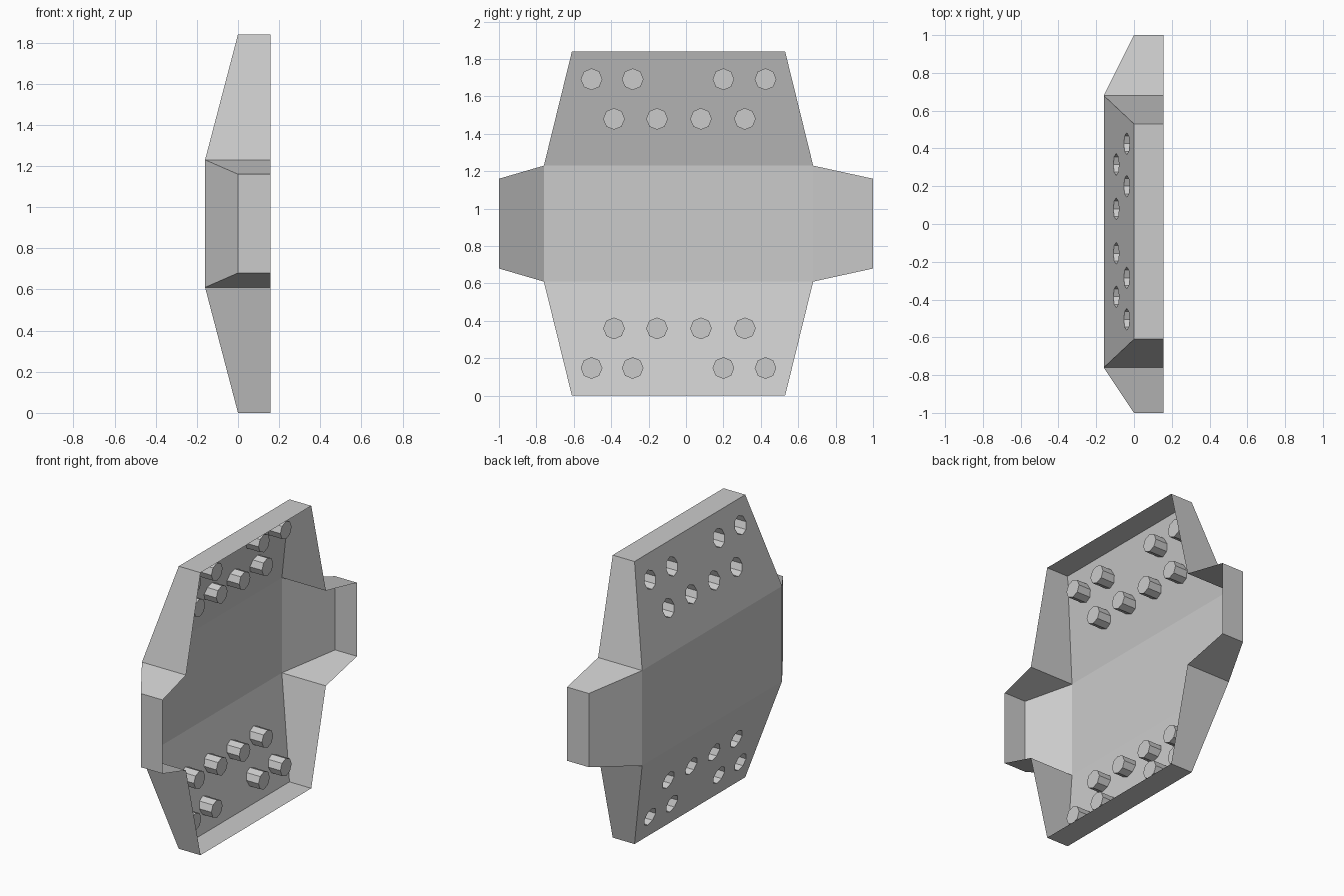
import bpy, bmesh, math
from mathutils import Vector

if "Cube" in bpy.data.objects:
    bpy.data.objects.remove(bpy.data.objects["Cube"])

BACK, EDGE, RIM = -0.16, 0.0, 0.157      # x of centre panel, outer edges, open rim
H, Z1, Z2 = 1.84, 0.61, 1.23             # height and fold lines
R, DEPTH = 0.058, 0.087                  # socket radius and depth
INNER = (-0.385, -0.155, 0.08, 0.315)
OUTER = (-0.505, -0.285, 0.20, 0.425)
HOLES = [(y, 0.36) for y in INNER] + [(y, 0.148) for y in OUTER]

bm = bmesh.new()


def loop(points):
    vs = [bm.verts.new(p) for p in points]
    edges = [bm.edges.new((vs[i], vs[(i + 1) % len(vs)])) for i in range(len(vs))]
    return vs, edges


def face(points):
    bm.faces.new([bm.verts.new(p) for p in points])


def slope_x(z):
    return EDGE + (BACK - EDGE) * z / Z1


def sloped_panel(flip):
    """Sloping panel pierced by eight octagonal blind sockets."""
    def place(x, y, z):
        return Vector((x, y, H - z if flip else z))

    _, edges = loop([place(EDGE, -0.61, 0), place(EDGE, 0.53, 0),
                     place(BACK, 0.68, Z1), place(BACK, -0.76, Z1)])
    for cy, cz in HOLES:
        ring = []
        for i in range(8):
            a = i * math.pi / 4
            ring.append((cy + R * math.cos(a), cz + R * math.sin(a)))
        edges += loop([place(slope_x(z), y, z) for y, z in ring])[1]
        # socket walls and flat end cap
        end = slope_x(cz) + DEPTH
        for i in range(8):
            (y0, z0), (y1, z1) = ring[i], ring[(i + 1) % 8]
            face([place(slope_x(z0), y0, z0), place(slope_x(z1), y1, z1),
                  place(end, y1, z1), place(end, y0, z0)])
        face([place(end, y, z) for y, z in ring])
    normal = Vector((-Z1, 0, (1 if flip else -1) * (EDGE - BACK))).normalized()
    bmesh.ops.triangle_fill(bm, edges=edges, use_beauty=True, normal=normal)


sloped_panel(False)
sloped_panel(True)

# centre panel and side flaps
face([(BACK, -0.76, Z1), (BACK, -0.76, Z2), (BACK, 0.68, Z2), (BACK, 0.68, Z1)])
for fold, tip in ((-0.76, -1.0), (0.68, 1.0)):
    face([(BACK, fold, Z1), (BACK, fold, Z2), (EDGE, tip, 1.16), (EDGE, tip, 0.68)])

# rim walls running round the outline, straight along x
lower = [(EDGE, -1.0, 0.68), (BACK, -0.76, Z1), (EDGE, -0.61, 0),
         (EDGE, 0.53, 0), (BACK, 0.68, Z1), (EDGE, 1.0, 0.68)]
outline = lower + [(x, y, H - z) for x, y, z in reversed(lower)]
for a, b in zip(outline, outline[1:] + outline[:1]):
    face([a, b, (RIM, b[1], b[2]), (RIM, a[1], a[2])])

bmesh.ops.remove_doubles(bm, verts=bm.verts, dist=0.0005)
bmesh.ops.recalc_face_normals(bm, faces=bm.faces)
# keep the outside of the open shell facing -x
if sum(f.normal.x * f.calc_area() for f in bm.faces) > 0:
    bmesh.ops.reverse_faces(bm, faces=bm.faces)

mesh = bpy.data.meshes.new("plate_shell")
bm.to_mesh(mesh)
bm.free()
bpy.context.collection.objects.link(bpy.data.objects.new("plate_shell", mesh))
